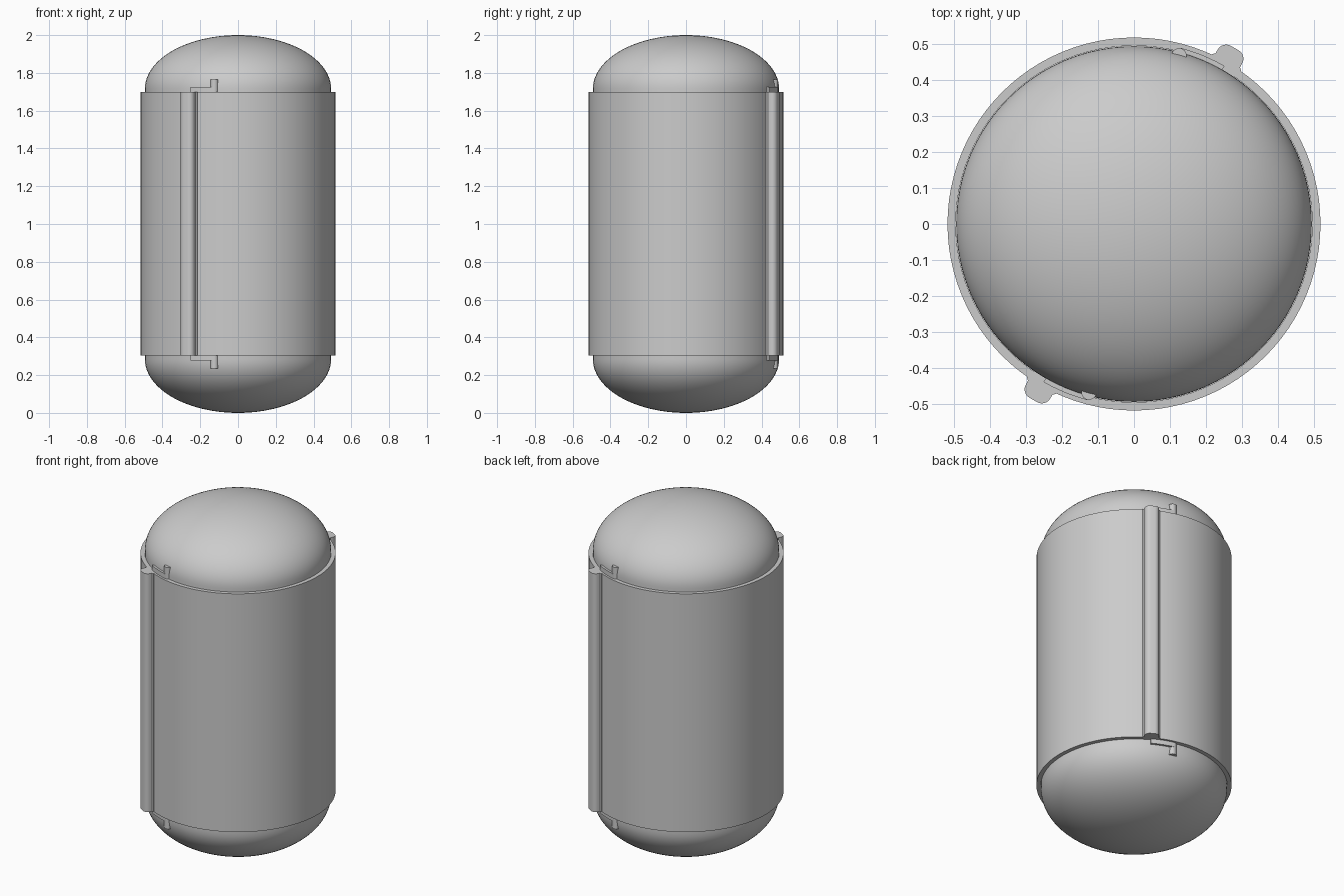
import bpy, bmesh
from math import sin, cos, pi, radians

cube = bpy.data.objects.get("Cube")
if cube:
    bpy.data.objects.remove(cube, do_unlink=True)

grey = bpy.data.materials.new("plain_grey")
grey.use_nodes = True
colour = (0.6, 0.6, 0.6, 1)
grey.diffuse_color = colour
grey.node_tree.nodes["Principled BSDF"].inputs["Base Color"].default_value = colour

BAND_LOW, BAND_HIGH = 0.305, 1.698
BODY_R = 0.493
DOME_H = 0.285


def finish(name, bm):
    bmesh.ops.remove_doubles(bm, verts=bm.verts, dist=1e-5)
    bmesh.ops.recalc_face_normals(bm, faces=bm.faces)
    mesh = bpy.data.meshes.new(name)
    bm.to_mesh(mesh)
    bm.free()
    mesh.materials.append(grey)
    ob = bpy.data.objects.new(name, mesh)
    bpy.context.collection.objects.link(ob)
    bpy.ops.object.select_all(action='DESELECT')
    ob.select_set(True)
    bpy.context.view_layer.objects.active = ob
    bpy.ops.object.shade_smooth_by_angle(angle=radians(30))
    return ob


def lathe(name, profile, closed=False, steps=96):
    bm = bmesh.new()
    verts = [bm.verts.new((r, 0, z)) for r, z in profile]
    pairs = list(zip(verts, verts[1:]))
    if closed:
        pairs.append((verts[-1], verts[0]))
    edges = [bm.edges.new(p) for p in pairs]
    bmesh.ops.spin(bm, geom=verts + edges, cent=(0, 0, 0), axis=(0, 0, 1),
                   angle=2 * pi, steps=steps)
    return finish(name, bm)


def prism(name, outline, low, high):
    bm = bmesh.new()
    face = bm.faces.new([bm.verts.new((x, y, low)) for x, y in outline])
    out = bmesh.ops.extrude_face_region(bm, geom=[face])
    moved = [g for g in out["geom"] if isinstance(g, bmesh.types.BMVert)]
    bmesh.ops.translate(bm, verts=moved, vec=(0, 0, high - low))
    return finish(name, bm)


# Capsule body with flattened domes
arc = [i * pi / 48 for i in range(25)]
top = [(BODY_R * cos(a), 2 - DOME_H + DOME_H * sin(a)) for a in arc]
bottom = [(r, 2 - z) for r, z in reversed(top)]
lathe("capsule_body", bottom + top)

# Open sleeve around the body
lathe("outer_sleeve", [(0.494, BAND_LOW), (0.517, BAND_LOW),
                       (0.517, BAND_HIGH), (0.494, BAND_HIGH)], closed=True)


def rib_outline(angle):
    """Rounded rib cross-section, pointing outward at the given angle."""
    half, inner, outer, corner = 0.039, 0.489, 0.562, 0.027
    pts = [(inner, -half * 0.9), (0.516, -half * 1.2), (0.523, -half)]
    for i in range(9):
        a = -pi / 2 + i * pi / 16
        pts.append((outer - corner + corner * cos(a), corner - half + corner * sin(a)))
    pts += [(r, -t) for r, t in reversed(pts)]
    return [(r * cos(angle) - t * sin(angle), r * sin(angle) + t * cos(angle))
            for r, t in pts]


# Ribs, hinge tabs and pins, repeated half a turn apart
for side, turn in (("back", 0), ("front", pi)):
    rib = radians(60.2) + turn
    prism(side + "_rib", rib_outline(rib), BAND_LOW, BAND_HIGH)

    pin_angle = radians(75) + turn
    px, py = 0.483 * cos(pin_angle), 0.483 * sin(pin_angle)
    circle = [(px + 0.021 * cos(i * pi / 12), py + 0.021 * sin(i * pi / 12))
              for i in range(24)]
    prism(side + "_pin", circle, 0.235, 1.765)

    # Curved tab reaching from the rib to the pin
    span = [rib + (pin_angle - rib) * i / 8 for i in range(9)]
    tab = [(0.505 * cos(a), 0.505 * sin(a)) for a in span]
    tab += [(0.48 * cos(a), 0.48 * sin(a)) for a in reversed(span)]
    prism(side + "_upper_tab", tab, BAND_HIGH - 0.01, 1.725)
    prism(side + "_lower_tab", tab, 0.278, BAND_LOW + 0.01)
